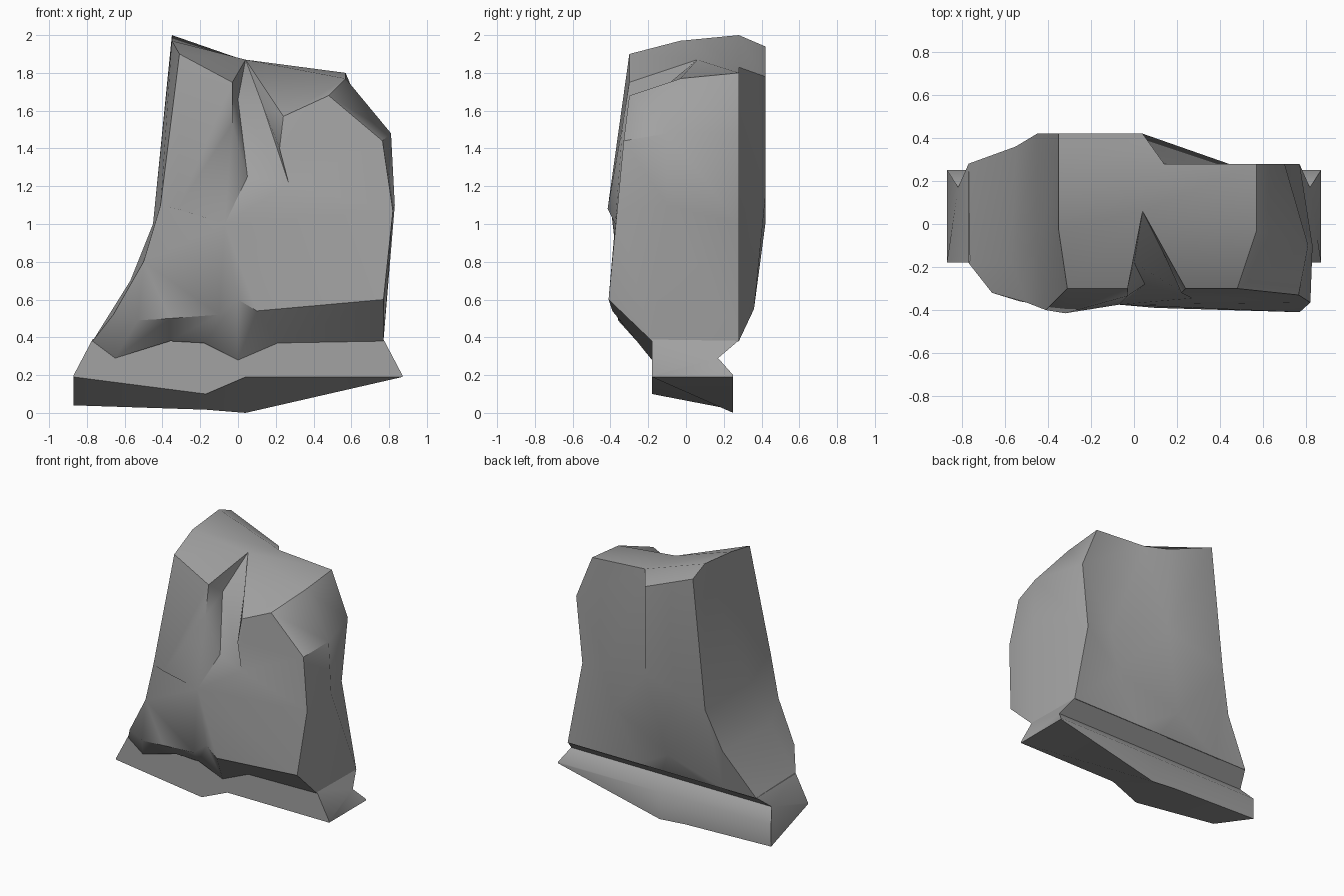
import bpy
import bmesh
import math

cube = bpy.data.objects.get("Cube")
if cube:
    bpy.data.objects.remove(cube, do_unlink=True)

# One stone colour for the whole rock
stone = bpy.data.materials.new("grey_stone")
stone.use_nodes = True
stone.diffuse_color = (.36, .36, .36, 1)
stone.node_tree.nodes["Principled BSDF"].inputs["Base Color"].default_value = stone.diffuse_color


def finish(bm, name, smooth_angle):
    """Turn a bmesh into a linked, stone coloured, part smooth object."""
    bmesh.ops.remove_doubles(bm, verts=bm.verts, dist=.0005)
    bmesh.ops.triangulate(bm, faces=[f for f in bm.faces if len(f.verts) > 4])
    bmesh.ops.recalc_face_normals(bm, faces=bm.faces)
    mesh = bpy.data.meshes.new(name)
    bm.to_mesh(mesh)
    bm.free()
    mesh.materials.append(stone)
    obj = bpy.data.objects.new(name, mesh)
    bpy.context.collection.objects.link(obj)
    bpy.ops.object.select_all(action='DESELECT')
    obj.select_set(True)
    bpy.context.view_layer.objects.active = obj
    bpy.ops.object.shade_smooth_by_angle(angle=math.radians(smooth_angle))


def loft(bm, rows, wrap):
    """Quads between neighbouring rows; returns the grid of vertices."""
    grid = [[bm.verts.new(p) for p in row] for row in rows]
    width = len(grid[0])
    for a, b in zip(grid, grid[1:]):
        for j in range(width if wrap else width - 1):
            k = (j + 1) % width
            bm.faces.new((a[j], a[k], b[k], b[j]))
    return grid


def patch(bm, *corners):
    bm.faces.new(corners)


# Boulder sides: each row runs front rim, middle, back rim.
# Rows go clockwise from the right lip of the crack round to its left lip.
outline = [
    [(.24, -.3, 1.57), (.04, .06, 1.87), (.14, .28, 1.83)],
    [(.48, -.3, 1.68), (.57, -.03, 1.77), (.57, .28, 1.8)],
    [(.765, -.33, 1.44), (.81, -.1, 1.48), (.7, .28, 1.48)],
    [(.82, -.365, 1.07), (.83, -.1, 1.1), (.65, .28, 1)],
    [(.77, -.41, .6), (.77, -.18, .38), (.77, .28, .38)],
    [(.1, -.39, .54), (.21, -.18, .37), (.2, .28, .38)],
    [(0, -.37, .6), (0, -.18, .28), (0, .28, .38)],
    [(-.1, -.37, .52), (-.18, -.2, .37), (-.18, .28, .38)],
    [(-.36, -.36, .5), (-.36, -.21, .38), (-.36, .28, .38)],
    [(-.53, -.36, .49), (-.65, -.18, .29), (-.5, .28, .38)],
    [(-.66, -.32, .52), (-.77, -.18, .38), (-.77, .28, .38)],
    [(-.5, -.365, .8), (-.57, -.18, .7), (-.55, .36, .7)],
    [(-.41, -.4, 1.1), (-.45, -.1, 1), (-.45, .42, 1)],
    [(-.31, -.3, 1.9), (-.35, -.03, 1.97), (-.35, .28, 2)],
    [(-.03, -.3, 1.75), (.04, .06, 1.87), (.14, .28, 1.83)],
]
bm = bmesh.new()
grid = loft(bm, outline, False)
f = [row[0] for row in grid]
b = [row[2] for row in grid]
crack_top = grid[0][1]

# Front face around the crack
tip, right_low, right_mid, left_mid, bulge = [bm.verts.new(p) for p in (
    (-.07, -.375, 1), (.27, -.345, 1.21), (.22, -.32, 1.4),
    (-.03, -.335, 1.53), (-.32, -.415, 1.08))]
patch(bm, *f[0:4], right_low, right_mid)
patch(bm, tip, right_low, f[3], f[4])
patch(bm, tip, f[4], f[5], f[6])
patch(bm, tip, *f[6:10], f[11])
patch(bm, f[9], f[10], f[11])
patch(bm, tip, f[11], f[12], bulge)
patch(bm, bulge, f[12], f[13])
patch(bm, bulge, f[13], f[14], left_mid)
patch(bm, bulge, left_mid, tip)

# Crack walls and floor
floor_high, floor_low, floor_right = [bm.verts.new(p) for p in (
    (0, -.18, 1.66), (.05, -.28, 1.25), (.13, -.12, 1.63))]
left_lip, right_lip = f[14], f[0]
patch(bm, left_lip, grid[14][1], floor_high)
patch(bm, left_lip, floor_high, left_mid)
patch(bm, left_mid, floor_high, floor_low)
patch(bm, left_mid, floor_low, tip)
patch(bm, crack_top, floor_high, floor_right)
patch(bm, floor_high, floor_low, right_low, floor_right)
patch(bm, floor_low, tip, right_low)
patch(bm, crack_top, floor_right, right_lip)
patch(bm, floor_right, right_mid, right_lip)
patch(bm, floor_right, right_low, right_mid)

# Back face with its raised slab and faceted lower edge
top_l, top_r, low_r, belly, step_high, step_low = [bm.verts.new(p) for p in (
    (-.35, .42, 1.94), (.04, .42, 1.78), (.04, .42, 1.14),
    (-.1, .36, .55), (.44, .28, 1.05), (.38, .28, .74))]
low_l = b[12]
patch(bm, low_l, b[13], top_l)
patch(bm, b[13], top_l, top_r, b[14])
patch(bm, top_l, top_r, low_r, low_l)
patch(bm, b[0], top_r, low_r, step_high)
patch(bm, *b[0:6], step_low, step_high)
patch(bm, low_r, step_high, step_low, belly)
patch(bm, low_l, low_r, belly)
patch(bm, belly, step_low, b[5])
patch(bm, belly, *b[5:10])
patch(bm, low_l, belly, b[9])
patch(bm, low_l, b[11], b[10], b[9])
finish(bm, "boulder", 38)


# Flared foot with a notch along the back and a slanted underside
def foot_section(x, front_low, back_low):
    return [(x * .885, -.18, .39), (x * .885, .278, .382), (x * .94, .17, .29),
            (x, .25, .2), (x, .25, back_low), (x, -.18, front_low),
            (x, -.18, max(front_low + .005, .2))]


bm = bmesh.new()
sections = [foot_section(*s) for s in
            ((-.87, .19, .04), (-.17, .1, .017), (.04, .19, 0), (.87, .19, .19))]
ends = loft(bm, sections, True)
patch(bm, *ends[0])
patch(bm, *ends[-1])
finish(bm, "flared_foot", 45)
